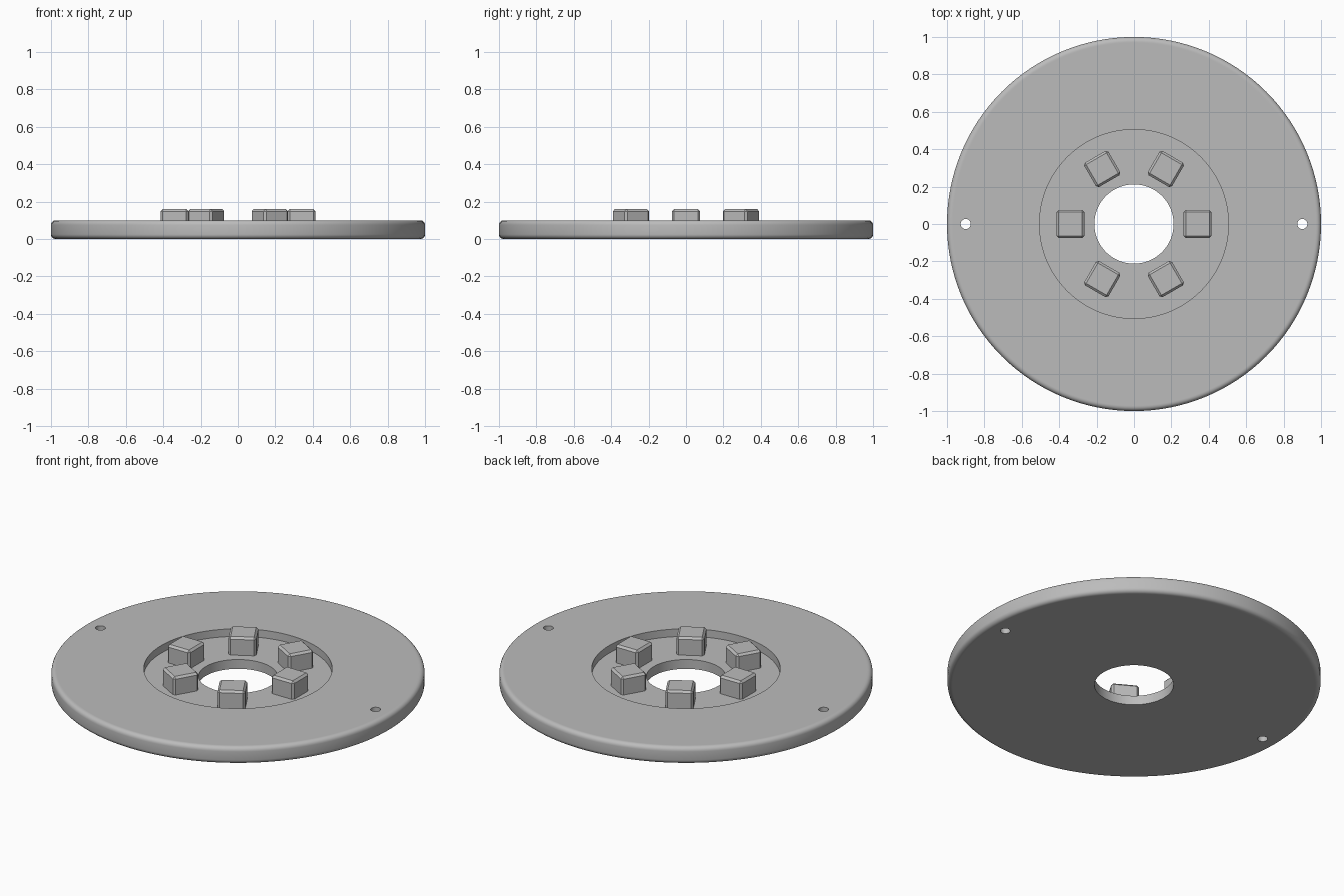
import bpy, bmesh, math
from mathutils import Matrix, Vector

if "Cube" in bpy.data.objects:
    bpy.data.objects.remove(bpy.data.objects["Cube"], do_unlink=True)

grey = bpy.data.materials.new("plain grey")
grey.use_nodes = True
COLOUR = (0.5, 0.5, 0.5, 1)
grey.diffuse_color = COLOUR
grey.node_tree.nodes["Principled BSDF"].inputs["Base Color"].default_value = COLOUR

R, TOP, FLOOR = 1.0, 0.10, 0.055
RECESS, BORE, ROUND = 0.505, 0.212, 0.025


def add_object(name, bm):
    bmesh.ops.recalc_face_normals(bm, faces=bm.faces)
    mesh = bpy.data.meshes.new(name)
    bm.to_mesh(mesh)
    bm.free()
    mesh.materials.append(grey)
    obj = bpy.data.objects.new(name, mesh)
    bpy.context.collection.objects.link(obj)
    return obj


def activate(obj):
    bpy.ops.object.select_all(action="DESELECT")
    obj.select_set(True)
    bpy.context.view_layer.objects.active = obj


# Disc: lathed profile with rounded rim, recess and centre bore
arc = [(R - ROUND + ROUND * math.cos(a), ROUND * math.sin(a))
       for a in (math.radians(18 * i) for i in range(6))]
rim = [(r, ROUND - h) for r, h in reversed(arc)]
rim += [(r, TOP - ROUND + h) for r, h in arc]
inset = R - ROUND - 0.005
profile = [(BORE, 0), (inset, 0)] + rim
profile += [(inset, TOP), (RECESS, TOP), (RECESS, FLOOR), (BORE, FLOOR)]

bm = bmesh.new()
verts = [bm.verts.new((r, 0, z)) for r, z in profile]
edges = [bm.edges.new((v, verts[(i + 1) % len(verts)])) for i, v in enumerate(verts)]
bmesh.ops.spin(bm, geom=verts + edges, cent=(0, 0, 0), axis=(0, 0, 1),
               angle=math.tau, steps=128, use_merge=True)
bmesh.ops.remove_doubles(bm, verts=bm.verts, dist=1e-5)
disc = add_object("disc", bm)

# Two pin holes drilled through the disc near its rim
bm = bmesh.new()
for side in (-1, 1):
    bmesh.ops.create_cone(bm, cap_ends=True, segments=32, radius1=0.027, radius2=0.027,
                          depth=0.4, matrix=Matrix.Translation((0.9 * side, 0, 0.05)))
cutter = add_object("pin_hole_cutter", bm)
cutter.hide_render = True
activate(disc)
drill = disc.modifiers.new("pin_holes", "BOOLEAN")
drill.operation = "DIFFERENCE"
drill.solver = "EXACT"
drill.object = cutter
bpy.ops.object.modifier_apply(modifier=drill.name)
bpy.data.objects.remove(cutter, do_unlink=True)
bpy.ops.object.shade_smooth_by_angle(angle=math.radians(30))

# Six chamfered blocks in a ring on the recess floor
SIZE, HEIGHT = 0.15, 0.16 - FLOOR
for i in range(6):
    bm = bmesh.new()
    bmesh.ops.create_cube(bm, size=1)
    bmesh.ops.scale(bm, vec=Vector((SIZE, SIZE, HEIGHT)), verts=bm.verts)
    upper = [e for e in bm.edges if any(v.co.z > 0 for v in e.verts)]
    bmesh.ops.bevel(bm, geom=upper, offset=0.012, segments=1, affect="EDGES")
    place = Matrix.Rotation(math.radians(60 * i), 4, "Z") @ Matrix.Translation(
        (0.34, 0, FLOOR + HEIGHT / 2))
    bm.transform(place)
    add_object(f"block_{i + 1}", bm)
